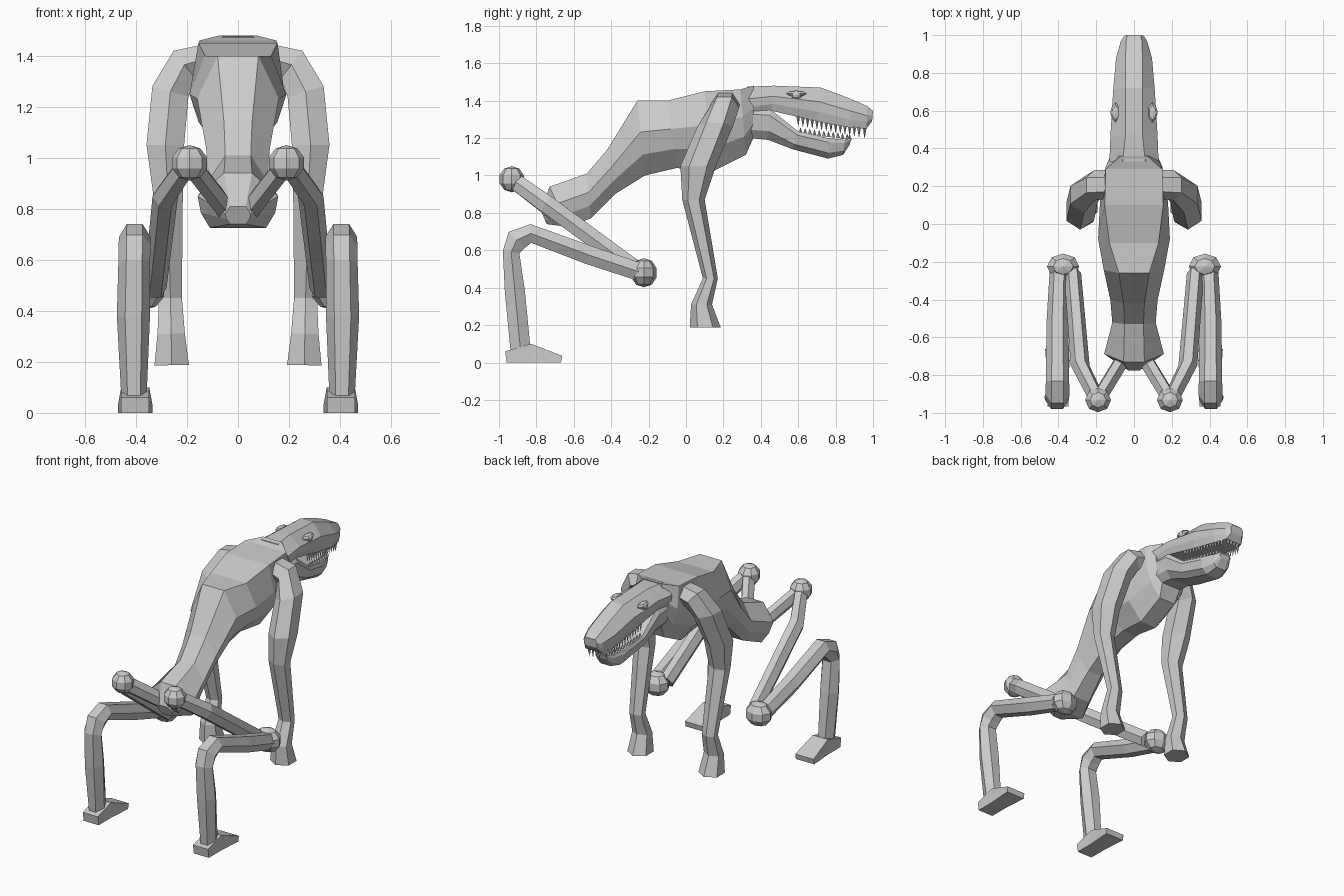
import bpy, bmesh, math
from mathutils import Vector, Matrix


def finish(name, bm, mirror=False):
    bmesh.ops.recalc_face_normals(bm, faces=bm.faces)
    me = bpy.data.meshes.new(name)
    bm.to_mesh(me)
    bm.free()
    ob = bpy.data.objects.new(name, me)
    bpy.context.collection.objects.link(ob)
    if mirror:
        ob.modifiers.new("Mirror", 'MIRROR').use_mirror_merge = False
    return ob


def loft(name, rings, mirror=False):
    bm = bmesh.new()
    vs = [[bm.verts.new(p) for p in r] for r in rings]
    n = len(vs[0])
    for a, b in zip(vs, vs[1:]):
        for i in range(n):
            j = (i + 1) % n
            bm.faces.new((a[i], a[j], b[j], b[i]))
    bm.faces.new(vs[0])
    bm.faces.new(vs[-1])
    return finish(name, bm, mirror)


def tube(name, pts, ref, n=6, turn=0.0):
    """Mirrored limb; each point is x, y, z, radius along ref, radius across."""
    ref = Vector(ref)
    c = [Vector(p[:3]) for p in pts]
    rings = []
    for i, p in enumerate(pts):
        t = Vector()
        if i > 0:
            t += (c[i] - c[i - 1]).normalized()
        if i < len(c) - 1:
            t += (c[i + 1] - c[i]).normalized()
        t = (t - ref * t.dot(ref)).normalized()
        side = t.cross(ref)
        angs = [turn + 2 * math.pi * k / n for k in range(n)]
        rings.append([c[i] + ref * p[3] * math.cos(a) + side * p[4] * math.sin(a)
                      for a in angs])
    return loft(name, rings, True)


def section(ty, tz, by, bz, wt, wm, wb, f=0.42):
    """Symmetric eight-sided ring between a top and a bottom point."""
    half = [(wt, 0), (wm, f), (wm * .75 + wb * .25, .72), (wb, 1)]
    pos = lambda w, k: Vector((w, ty + (by - ty) * k, tz + (bz - tz) * k))
    return [pos(w, k) for w, k in half] + [pos(-w, k) for w, k in reversed(half)]


def ball(name, loc, size, seg=8, rings=5):
    bm = bmesh.new()
    bmesh.ops.create_uvsphere(bm, u_segments=seg, v_segments=rings, radius=1,
                              matrix=Matrix.LocRotScale(Vector(loc), None, Vector(size)))
    return finish(name, bm, True)


# torso from pelvis to neck
loft("torso", [section(*r) for r in [
    (-.775, .81, -.745, .74, .03, .05, .03),
    (-.73, .94, -.63, .725, .055, .158, .11),
    (-.53, 1.01, -.51, .77, .05, .115, .06),
    (-.42, 1.14, -.38, .90, .055, .125, .05),
    (-.26, 1.40, -.22, 1.00, .08, .16, .05),
    (-.10, 1.40, -.05, 1.04, .13, .19, .05),
    (.10, 1.45, .14, 1.02, .155, .18, .06),
    (.29, 1.46, .32, 1.11, .15, .15, .06),
    (.36, 1.48, .36, 1.20, .07, .125, .07)]])

# upper head: flat palate, widest at the cheek
loft("upper_head", [section(*r) for r in [
    (.33, 1.475, .33, 1.32, .06, .13, .10),
    (.47, 1.48, .46, 1.345, .045, .125, .10),
    (.72, 1.47, .70, 1.29, .045, .11, .09),
    (.88, 1.41, .88, 1.255, .045, .095, .08),
    (.97, 1.37, .965, 1.25, .042, .07, .06),
    (1.0, 1.345, .995, 1.29, .035, .05, .04)]])

# lower jaw: wide lip, narrow chin
loft("lower_jaw", [section(*r, .2) for r in [
    (.34, 1.36, .34, 1.20, .10, .12, .07),
    (.45, 1.355, .44, 1.19, .10, .12, .07),
    (.60, 1.235, .57, 1.14, .10, .11, .055),
    (.76, 1.20, .76, 1.09, .085, .092, .045),
    (.85, 1.19, .84, 1.11, .06, .065, .035),
    (.885, 1.20, .875, 1.165, .04, .04, .025)]])

# teeth hanging from the upper lip and small ones on the jaw
bm = bmesh.new()


def tooth(x, y, z, length, up):
    rot = Matrix() if up else Matrix.Rotation(math.pi, 4, 'X')
    d = length / 2 if up else -length / 2
    bmesh.ops.create_cone(bm, cap_ends=True, segments=4, radius1=.011, radius2=.001,
                          depth=length, matrix=Matrix.Translation((x, y, z + d)) @ rot)


for i in range(14):
    y = .60 + i * .025
    tooth(.088 - .02 * max(0, y - .6) / .3, y, 1.32 - .19 * (y - .61), .055, False)
    if i < 11:
        tooth(.092 - .045 * max(0, y - .6) / .28, y + .012, 1.225 - .13 * (y - .6), .03, True)
for x in (.012, .036):
    tooth(x, .955, 1.26, .06, False)
    tooth(x * .8, .875, 1.19, .03, True)
finish("teeth", bm, True)

# eyes and brow lids
ball("eye", (.104, .59, 1.43), (.022, .03, .022), 8, 6)
ball("eyelid", (.098, .59, 1.438), (.025, .055, .016), 6, 4)

# front limbs with hands
tube("arm", [
    (.12, .21, 1.39, .075, .065),
    (.21, .205, 1.365, .08, .08),
    (.265, .155, 1.26, .095, .085),
    (.285, .065, 1.05, .095, .085),
    (.275, .04, .87, .06, .068),
    (.265, .13, .45, .04, .052),
    (.262, .083, .31, .056, .062),
    (.26, .103, .187, .083, .078)], (0, 1, 0))

# rear limbs: strut, hip joint, thigh, knee joint, shin, foot
tube("hip_strut", [(.05, -.70, .80, .045, .05), (.19, -.93, .98, .045, .05)], (1, 0, 0))
ball("hip_joint", (.19, -.932, .98), (.072, .068, .07))
tube("thigh", [
    (.195, -.93, .98, .045, .05),
    (.285, -.75, .85, .05, .055),
    (.325, -.26, .49, .045, .055)], (1, 0, 0))
ball("knee_joint", (.375, -.225, .48), (.09, .072, .078))
tube("shin", [
    (.395, -.22, .475, .05, .055),
    (.405, -.52, .575, .058, .058),
    (.405, -.83, .69, .062, .058),
    (.405, -.905, .655, .063, .07),
    (.407, -.935, .59, .062, .052),
    (.41, -.915, .38, .065, .062),
    (.408, -.885, .07, .05, .062)], (1, 0, 0))
q = math.sqrt(2)
tube("foot", [
    (.403, -.963, .03, .055 * q, .03 * q),
    (.403, -.83, .05, .055 * q, .05 * q),
    (.403, -.665, .018, .067 * q, .018 * q)], (1, 0, 0), 4, math.pi / 4)
